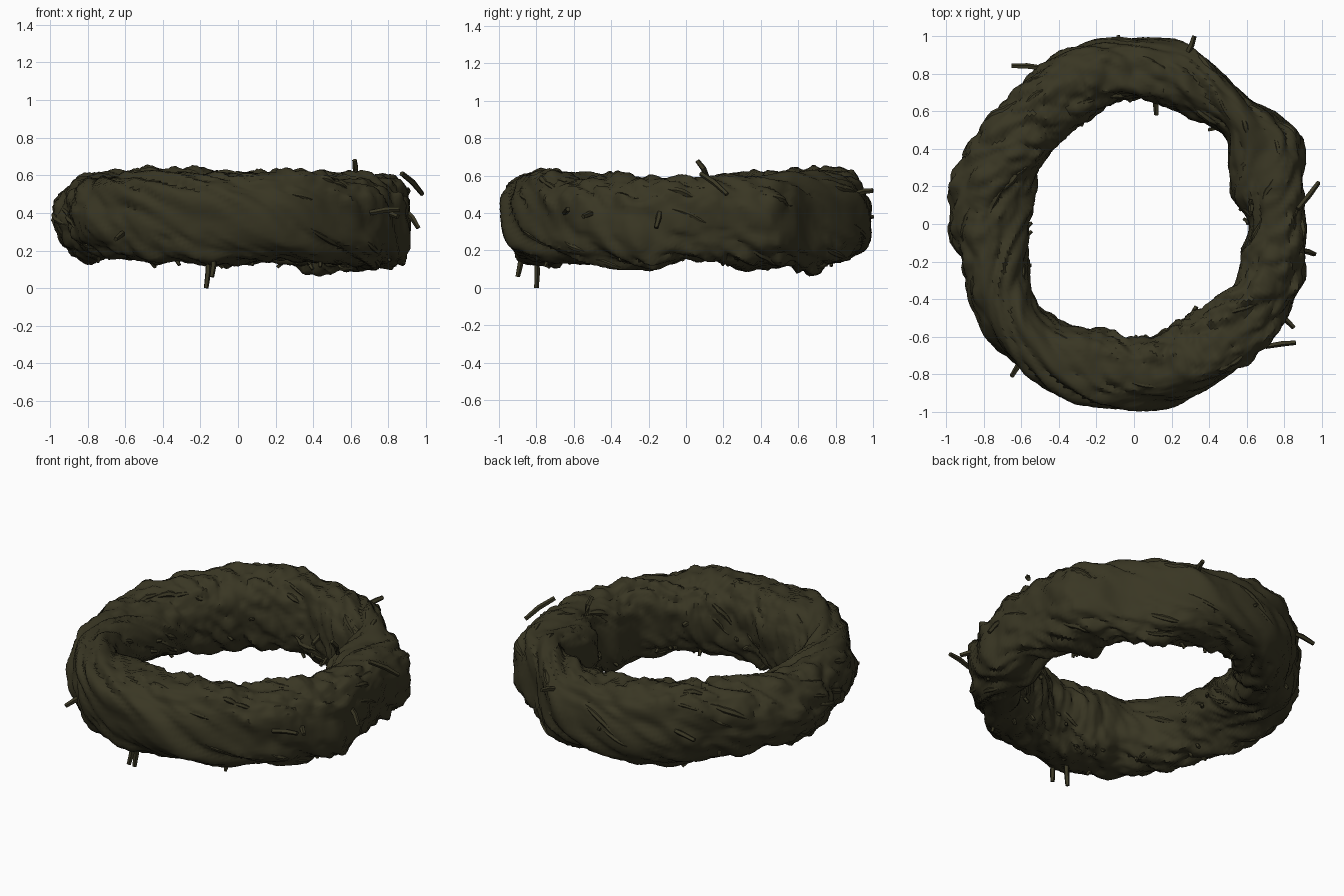
import bpy, bmesh, math, random
from math import sin, cos, pi, tau
from mathutils import Vector, noise

random.seed(7)
if "Cube" in bpy.data.objects:
    bpy.data.objects.remove(bpy.data.objects["Cube"])

moss = bpy.data.materials.new("dark olive straw")
moss.use_nodes = True
colour = (0.041, 0.037, 0.017, 1)
moss.diffuse_color = colour
shader = moss.node_tree.nodes["Principled BSDF"]
shader.inputs["Base Color"].default_value = colour
shader.inputs["Roughness"].default_value = 0.9

# Ring outline, evenly spaced counterclockwise from +x
OUTER = [.92, .94, 1, .91, .94, .99, .99, 1, .99, .95, .97, 1,
         .99, .95, .98, .99, 1, 1, .98, .98, .96, .96, .95, .94]
INNER = [.6, .54, .57, .67, .64, .64, .65, .63, .58, .57, .56, .55,
         .55, .59, .63, .66, .62, .58, .6, .59, .57, .58, .61, .58]
TOP = [.59, .61, .62, .63, .65, .62, .59, .6, .61, .63, .62, .6]
BOTTOM = [.15, .14, .09, .09, .09, .13, .14, .14, .14, .15, .16, .16,
          .16, .16, .16, .15, .14, .12, .12, .12, .13, .12, .11, .08]
# Section shape: low is boxy, one is an ellipse
SQUARENESS = [.75, .8, .82, .95, 1.08, .95, .75, .75]


def sample(table, theta):
    """Smooth periodic interpolation of a table around the ring."""
    n = len(table)
    u = (theta / tau % 1) * n
    i, t = int(u), u % 1
    a, b, c, d = (table[(i + k) % n] for k in (-1, 0, 1, 2))
    return b + t / 2 * (c - a + t * (2*a - 5*b + 4*c - d + t * (3*(b - c) + d - a)))


def spread(v, power):
    return math.copysign(abs(v) ** power, v)


def core(theta):
    r = (sample(OUTER, theta) + sample(INNER, theta)) / 2
    z = (sample(TOP, theta) + sample(BOTTOM, theta)) / 2
    return Vector((r * cos(theta), r * sin(theta), z))


def surface(theta, phi, lift=0):
    """Point on the lumpy, twisted bundle."""
    twist = phi + 2 * theta
    ring = 3 + 1.4 * cos(twist)
    p = Vector((ring * cos(theta), ring * sin(theta), 1.4 * sin(twist)))
    warped = twist + 1.1 * noise.noise(p * 0.8)
    lobe = abs(sin(1.5 * warped))
    ridges = abs(noise.noise(p * 1.3 + Vector((5, 2, 9))))
    fine = abs(noise.noise(p * 2.8))
    bump = 0.03 * lobe + 0.055 * ridges + 0.03 * fine - 0.048
    bump += 0.015 * noise.noise(p * 0.9 + Vector((3, 8, 1)))
    k = 1 + 4 * (bump + lift)
    wide = (sample(OUTER, theta) - sample(INNER, theta)) / 2
    tall = (sample(TOP, theta) - sample(BOTTOM, theta)) / 2
    power = sample(SQUARENESS, theta)
    across = Vector((cos(theta), sin(theta), 0)) * wide * spread(cos(phi), power)
    return core(theta) + k * (across + Vector((0, 0, tall * spread(sin(phi), power))))


def finish(bm, name, angle):
    bmesh.ops.recalc_face_normals(bm, faces=bm.faces)
    mesh = bpy.data.meshes.new(name)
    bm.to_mesh(mesh)
    bm.free()
    mesh.materials.append(moss)
    obj = bpy.data.objects.new(name, mesh)
    bpy.context.collection.objects.link(obj)
    bpy.ops.object.select_all(action="DESELECT")
    obj.select_set(True)
    bpy.context.view_layer.objects.active = obj
    bpy.ops.object.shade_smooth_by_angle(angle=math.radians(angle))


def tube(bm, points, radii, sides=5):
    """Capped tube through the points."""
    rings = []
    for i, p in enumerate(points):
        along = points[min(i + 1, len(points) - 1)] - points[max(i - 1, 0)]
        side = along.orthogonal().normalized()
        if abs(along.normalized().z) < 0.9:
            side = along.cross(Vector((0, 0, 1))).normalized()
        up = along.cross(side).normalized()
        rings.append([bm.verts.new(p + radii[i] * (side * cos(tau * j / sides) + up * sin(tau * j / sides)))
                      for j in range(sides)])
    for a, b in zip(rings, rings[1:]):
        for j in range(sides):
            k = (j + 1) % sides
            bm.faces.new((a[j], a[k], b[k], b[j]))
    bm.faces.new(rings[0])
    bm.faces.new(rings[-1])


# Main twisted bundle
bm = bmesh.new()
AROUND, ACROSS = 260, 72
grid = [[bm.verts.new(surface(tau * i / AROUND, tau * j / ACROSS)) for j in range(ACROSS)]
        for i in range(AROUND)]
for i in range(AROUND):
    for j in range(ACROSS):
        a, b = grid[i], grid[(i + 1) % AROUND]
        k = (j + 1) % ACROSS
        bm.faces.new((a[j], b[j], b[k], a[k]))
finish(bm, "wreath_ring", 45)

# Strands lying along the twist, mostly sunk, with tapered ends
bm = bmesh.new()
for _ in range(70):
    start, phase = random.uniform(0, tau), random.uniform(0, tau)
    length, thick = random.uniform(0.12, 0.35), random.uniform(0.01, 0.018)
    slope = random.uniform(1.2, 2.4)
    steps = 10
    path, radii = [], []
    for i in range(steps + 1):
        t = i / steps
        path.append(surface(start + length * t, phase - slope * length * t, -0.01))
        radii.append(thick * (0.15 + sin(pi * t)))
    tube(bm, path, radii, 6)
finish(bm, "wrapped_strands", 50)

# Long twigs poking out: base, tip
TWIGS = [((-.5, .83, .42), (-.65, .84, .4)), ((.28, .9, .5), (.32, 1, .52)),
         ((.62, .12, .58), (.62, .06, .68)), ((.87, .08, .61), (.98, .22, .5)),
         ((-.16, -.8, .16), (-.17, -.8, 0)), ((-.13, -.88, .18), (-.14, -.9, .06)),
         ((.88, -.14, .42), (.96, -.16, .32)), ((.76, -.48, .4), (.85, -.55, .38)),
         ((.7, -.65, .4), (.86, -.63, .42)), ((-.6, -.72, .3), (-.65, -.81, .26)),
         ((.28, -.53, .4), (.33, -.44, .38)), ((.1, .7, .35), (.12, .58, .33))]
bm = bmesh.new()
for base, tip in TWIGS:
    base, tip = Vector(base), Vector(tip)
    middle = (base + tip) / 2 + Vector((0.006, 0.004, 0.006))
    tube(bm, [base, middle, tip], [0.014, 0.016, 0.013])
finish(bm, "long_twigs", 30)

# Short stubs, mostly on the underside and inside
bm = bmesh.new()
for _ in range(50):
    theta, phi = random.uniform(0, tau), random.gauss(-2.1, 0.8)
    p = surface(theta, phi)
    out = (p - core(theta)).normalized()
    lean = Vector((-sin(theta), cos(theta), 0)) * random.uniform(-1, 1)
    direction = (out + lean).normalized()
    reach = random.uniform(0.01, 0.035)
    tube(bm, [p - direction * 0.03, p, p + direction * reach], [0.012, 0.012, 0.009])
finish(bm, "short_stubs", 30)
